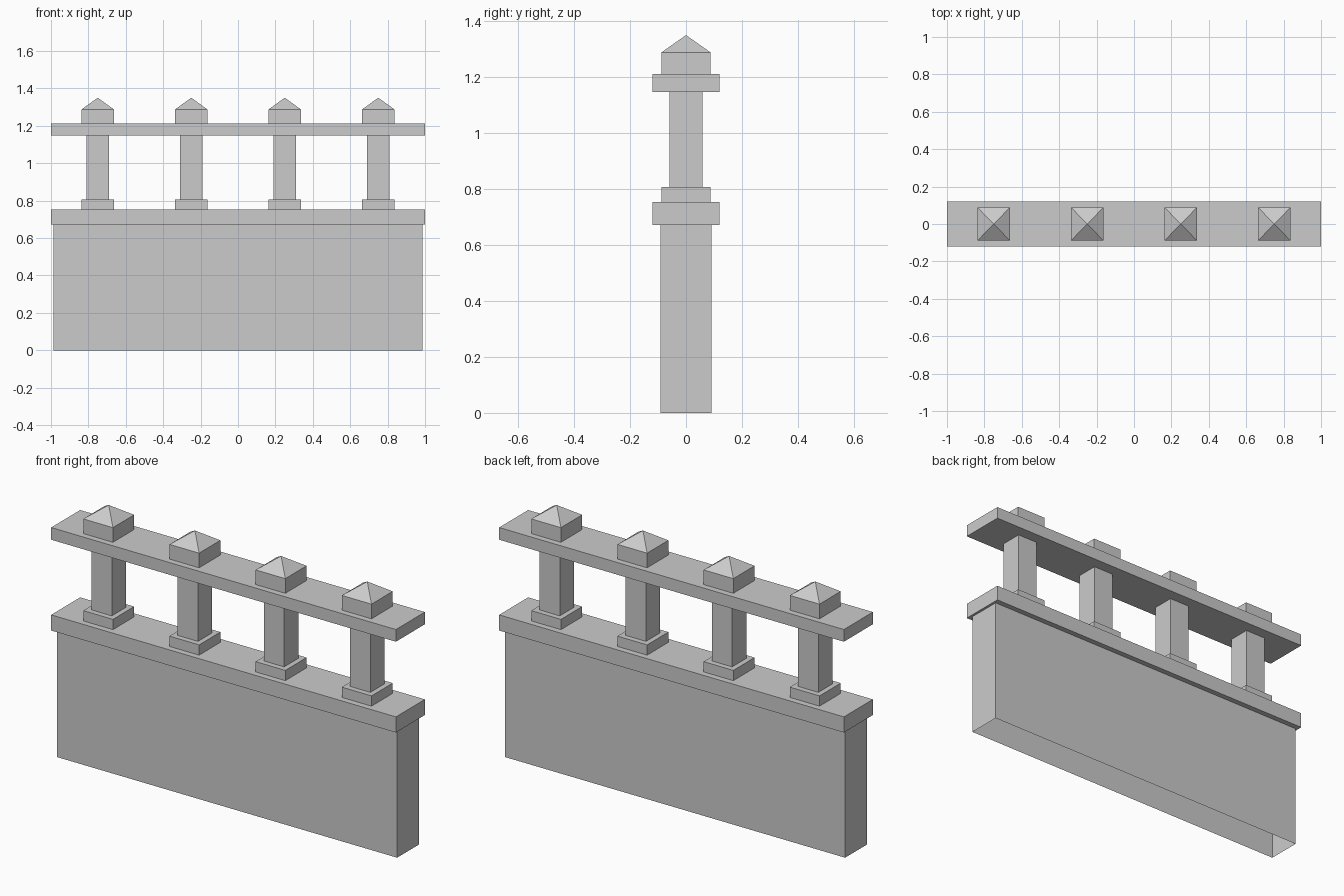
import bpy
import bmesh

cube = bpy.data.objects.get("Cube")
if cube:
    bpy.data.objects.remove(cube, do_unlink=True)

# One plain stone colour
GREY = (0.6, 0.6, 0.6, 1)
stone = bpy.data.materials.new("stone_grey")
stone.use_nodes = True
stone.diffuse_color = GREY
stone.node_tree.nodes["Principled BSDF"].inputs["Base Color"].default_value = GREY


def block(name, half_x, half_y, bottom, top, x=0, apex=None, open_bottom=False):
    """Box from bottom to top, optionally with a pyramid roof or an open base."""
    bm = bmesh.new()
    bmesh.ops.create_cube(bm, size=2)
    for v in bm.verts:
        v.co.x *= half_x
        v.co.y *= half_y
        v.co.z = top if v.co.z > 0 else bottom
    bm.normal_update()
    if apex:
        roof = [f for f in bm.faces if f.normal.z > 0.5]
        centre = bmesh.ops.poke(bm, faces=roof)["verts"][0]
        centre.co.z = apex
    if open_bottom:
        base = [f for f in bm.faces if f.normal.z < -0.5]
        bmesh.ops.delete(bm, geom=base, context='FACES_ONLY')
    mesh = bpy.data.meshes.new(name)
    bm.to_mesh(mesh)
    bm.free()
    mesh.materials.append(stone)
    obj = bpy.data.objects.new(name, mesh)
    obj.location.x = x
    bpy.context.collection.objects.link(obj)
    return obj


# Hollow wall, its coping slab and the handrail
block("wall", 0.987, 0.091, 0, 0.671, open_bottom=True)
block("coping_slab", 1, 0.12, 0.671, 0.753)
block("handrail", 1, 0.12, 1.147, 1.211)

# Four posts, each with a plinth below and a pointed cap above the rail
for i in range(4):
    x = -0.75 + i * 0.5
    block(f"post_plinth_{i + 1}", 0.086, 0.088, 0.753, 0.807, x)
    block(f"post_{i + 1}", 0.059, 0.059, 0.807, 1.147, x)
    block(f"post_cap_{i + 1}", 0.086, 0.088, 1.211, 1.288, x, apex=1.35)
